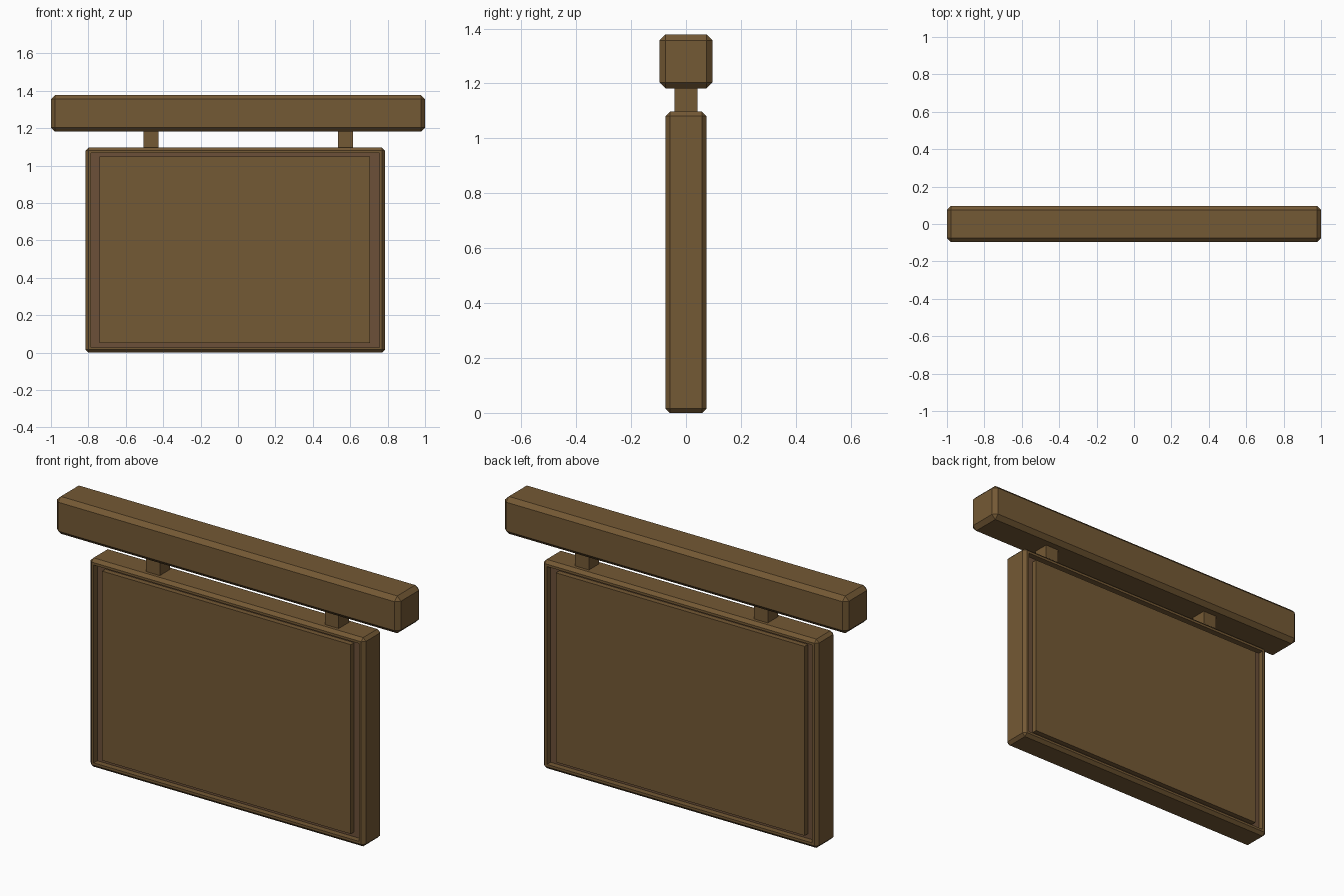
import bpy, bmesh

if "Cube" in bpy.data.objects:
    bpy.data.objects.remove(bpy.data.objects["Cube"])


def material(name, rgb):
    m = bpy.data.materials.new(name)
    m.diffuse_color = (*rgb, 1)
    m.use_nodes = True
    m.node_tree.nodes["Principled BSDF"].inputs["Base Color"].default_value = m.diffuse_color
    return m


wood = material("brown_wood", (0.175, 0.10, 0.035))
groove_wood = material("groove_wood", (0.15, 0.08, 0.04))


def finish(name, bm, mats):
    bmesh.ops.recalc_face_normals(bm, faces=bm.faces)
    mesh = bpy.data.meshes.new(name)
    bm.to_mesh(mesh)
    bm.free()
    for m in mats:
        mesh.materials.append(m)
    ob = bpy.data.objects.new(name, mesh)
    bpy.context.collection.objects.link(ob)
    return ob


def box(lo, hi, chamfer=0.0):
    """Axis-aligned box with optional flat chamfer on every edge."""
    bm = bmesh.new()
    bmesh.ops.create_cube(bm, size=1)
    for v in bm.verts:
        v.co = [(a + b) / 2 + c * (b - a) for a, b, c in zip(lo, hi, v.co)]
    if chamfer:
        bmesh.ops.bevel(bm, geom=list(bm.edges), offset=chamfer,
                        offset_type='OFFSET', segments=1, affect='EDGES')
    bm.normal_update()
    return bm


# Chamfered top beam
finish("top_beam", box((-1, -0.097, 1.182), (1, 0.097, 1.378), 0.022), [wood])

# Short hangers between beam and board
for side, x in (("left", -0.465), ("right", 0.575)):
    finish(side + "_hanger",
           box((x - 0.04, -0.042, 1.08), (x + 0.04, 0.042, 1.20)), [wood])

# Chamfered board with a sunken bed on front and back
bm = box((-0.815, -0.075, 0), (0.785, 0.075, 1.097), 0.016)
for sign in (-1, 1):
    face = next(f for f in bm.faces if f.normal.y * sign > 0.99)
    bmesh.ops.inset_region(bm, faces=[face], thickness=0.018)
    bed = bmesh.ops.extrude_discrete_faces(bm, faces=[face])["faces"][0]
    bmesh.ops.translate(bm, verts=bed.verts, vec=(0, -sign * 0.03, 0))
    bed.material_index = 1
    bm.normal_update()
finish("sign_board", bm, [wood, groove_wood])

# Raised panels standing in each bed, leaving a groove around them
for side, y0, y1 in (("front", -0.072, -0.04), ("back", 0.04, 0.072)):
    finish(side + "_panel", box((-0.74, y0, 0.053), (0.706, y1, 1.048)), [wood])
